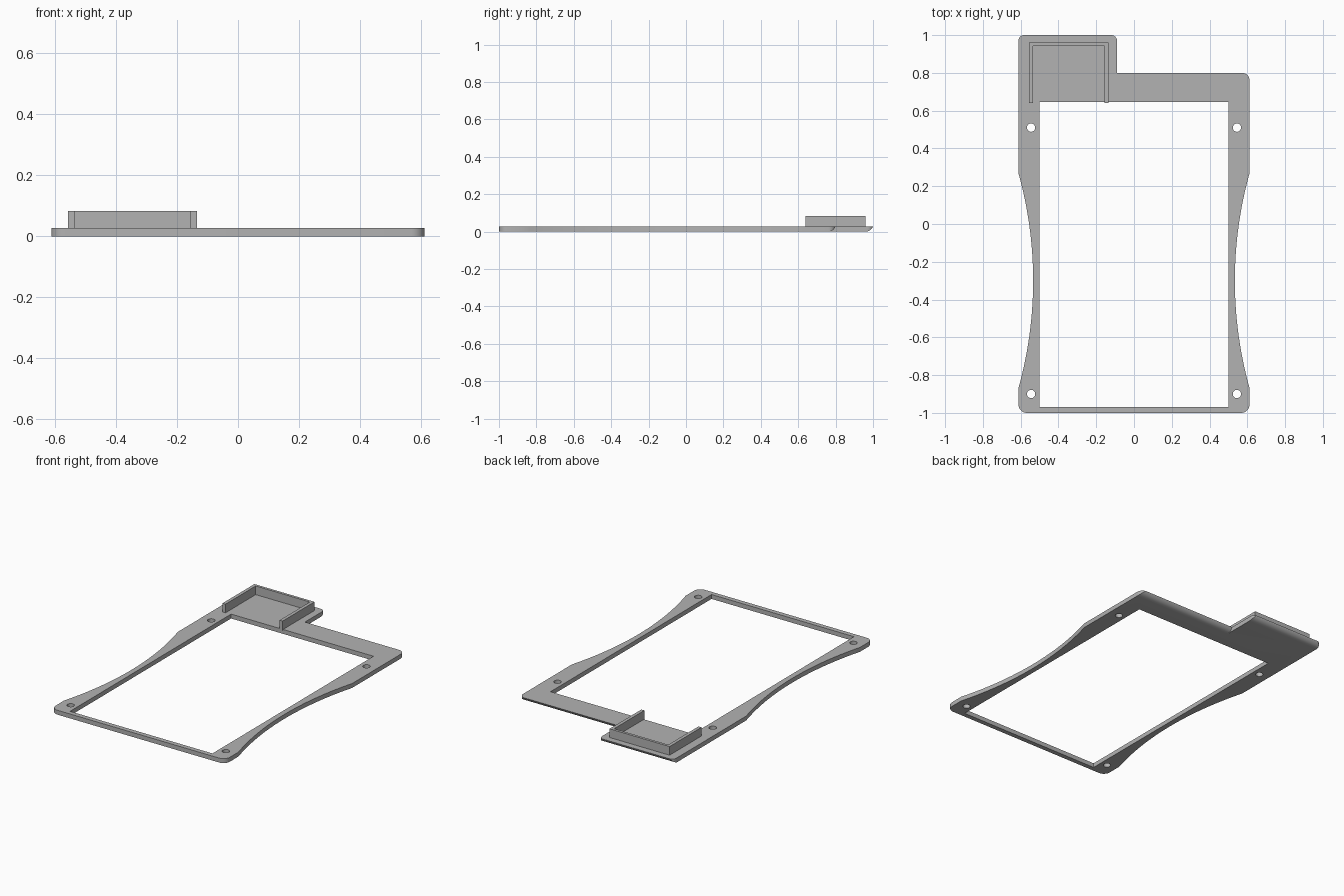
import bpy, bmesh, math
from mathutils import Matrix, Vector

cube = bpy.data.objects.get("Cube")
if cube:
    bpy.data.objects.remove(cube, do_unlink=True)

T = 0.028           # plate thickness
WALL_TOP = 0.083

grey = bpy.data.materials.new("plain grey")
grey.use_nodes = True
grey.diffuse_color = (0.45, 0.45, 0.45, 1)
grey.node_tree.nodes["Principled BSDF"].inputs["Base Color"].default_value = (0.45, 0.45, 0.45, 1)


def prism(bm, points, z0, z1, matrix=Matrix()):
    """Extrude a closed 2D outline from z0 to z1."""
    face = bm.faces.new([bm.verts.new(matrix @ Vector((x, y, z0))) for x, y in points])
    face.normal_update()
    out = bmesh.ops.extrude_face_region(bm, geom=[face])
    verts = [v for v in out["geom"] if isinstance(v, bmesh.types.BMVert)]
    bmesh.ops.translate(bm, verts=verts, vec=matrix.to_3x3() @ Vector((0, 0, z1 - z0)))


def make_object(name, bm):
    bmesh.ops.recalc_face_normals(bm, faces=bm.faces)
    mesh = bpy.data.meshes.new(name)
    bm.to_mesh(mesh)
    bm.free()
    mesh.materials.append(grey)
    obj = bpy.data.objects.new(name, mesh)
    bpy.context.collection.objects.link(obj)
    return obj


def arc(cx, cy, r, a0, a1, n):
    angles = [math.radians(a0 + (a1 - a0) * i / n) for i in range(n + 1)]
    return [(cx + r * math.cos(a), cy + r * math.sin(a)) for a in angles]


def rect(x0, x1, y0, y1):
    return [(x0, y0), (x1, y0), (x1, y1), (x0, y1)]


# Waisted side: shallow arc cut into the straight edge
W, MID, HALF, DEPTH = 0.612, -0.3, 0.57, 0.078
R = (HALF ** 2 + DEPTH ** 2) / (2 * DEPTH)
sweep = math.degrees(math.asin(HALF / R))
right_waist = arc(W - DEPTH + R, MID, R, 180 + sweep, 180 - sweep, 32)
left_waist = [(-x, y) for x, y in reversed(right_waist)]

# Plate outline, counter-clockwise from the front left corner
outline = (arc(-W + 0.045, -0.955, 0.045, 180, 270, 8)
           + arc(W - 0.045, -0.955, 0.045, 270, 360, 8)
           + right_waist
           + arc(W - 0.04, 0.76, 0.04, 0, 90, 8)
           + [(-0.09, 0.8)]
           + arc(-0.12, 0.97, 0.03, 0, 90, 8)
           + arc(-W + 0.03, 0.97, 0.03, 90, 180, 8)
           + left_waist)
bm = bmesh.new()
prism(bm, outline, 0, T)
plate = make_object("frame_plate", bm)

# Cutters: window, screw holes and the rounded lower back edges
bm = bmesh.new()
prism(bm, rect(-0.5, 0.5, -0.97, 0.645), -0.1, 0.1)
for x in (-0.545, 0.545):
    for y in (-0.9, 0.51):
        prism(bm, arc(x, y, 0.022, 0, 345, 23), -0.1, 0.1)

RUN = 0.04
edge_r = (RUN ** 2 + T ** 2) / (2 * T)
end = -90 + math.degrees(math.asin(RUN / edge_r))
side_on = Matrix(((0, 0, 1, 0), (1, 0, 0, 0), (0, 1, 0, 0), (0, 0, 0, 1)))
for back, x0, x1 in ((1.0, -0.7, 0.0), (0.8, -0.09, 0.7)):
    profile = arc(back - RUN, edge_r, edge_r, -90, end, 8)
    profile += [(back + 0.02, T), (back + 0.02, -0.02), (back - RUN, -0.02)]
    prism(bm, profile, x0, x1, side_on)
cutter = make_object("plate_cutter", bm)
cutter.hide_render = True

mod = plate.modifiers.new("cutouts", "BOOLEAN")
mod.operation = "DIFFERENCE"
mod.solver = "EXACT"
mod.object = cutter
bpy.context.view_layer.objects.active = plate
plate.select_set(True)
bpy.ops.object.modifier_apply(modifier=mod.name)
bpy.data.objects.remove(cutter, do_unlink=True)
bpy.ops.object.shade_smooth_by_angle(angle=math.radians(25))

# Three-sided raised wall on the tab, open toward the front
bm = bmesh.new()
x0, x1, y0, y1, t = -0.557, -0.135, 0.64, 0.96, 0.021
prism(bm, [(x0, y0), (x0 + t, y0), (x0 + t, y1 - 0.017), (x1 - t, y1 - 0.017),
           (x1 - t, y0), (x1, y0), (x1, y1), (x0, y1)], T - 0.004, WALL_TOP)
# Clear the small overhang where the walls reach the window
for v in bm.verts:
    if v.co.y < 0.645 and v.co.z < T:
        v.co.z = T - 0.004
make_object("tray_wall", bm)
